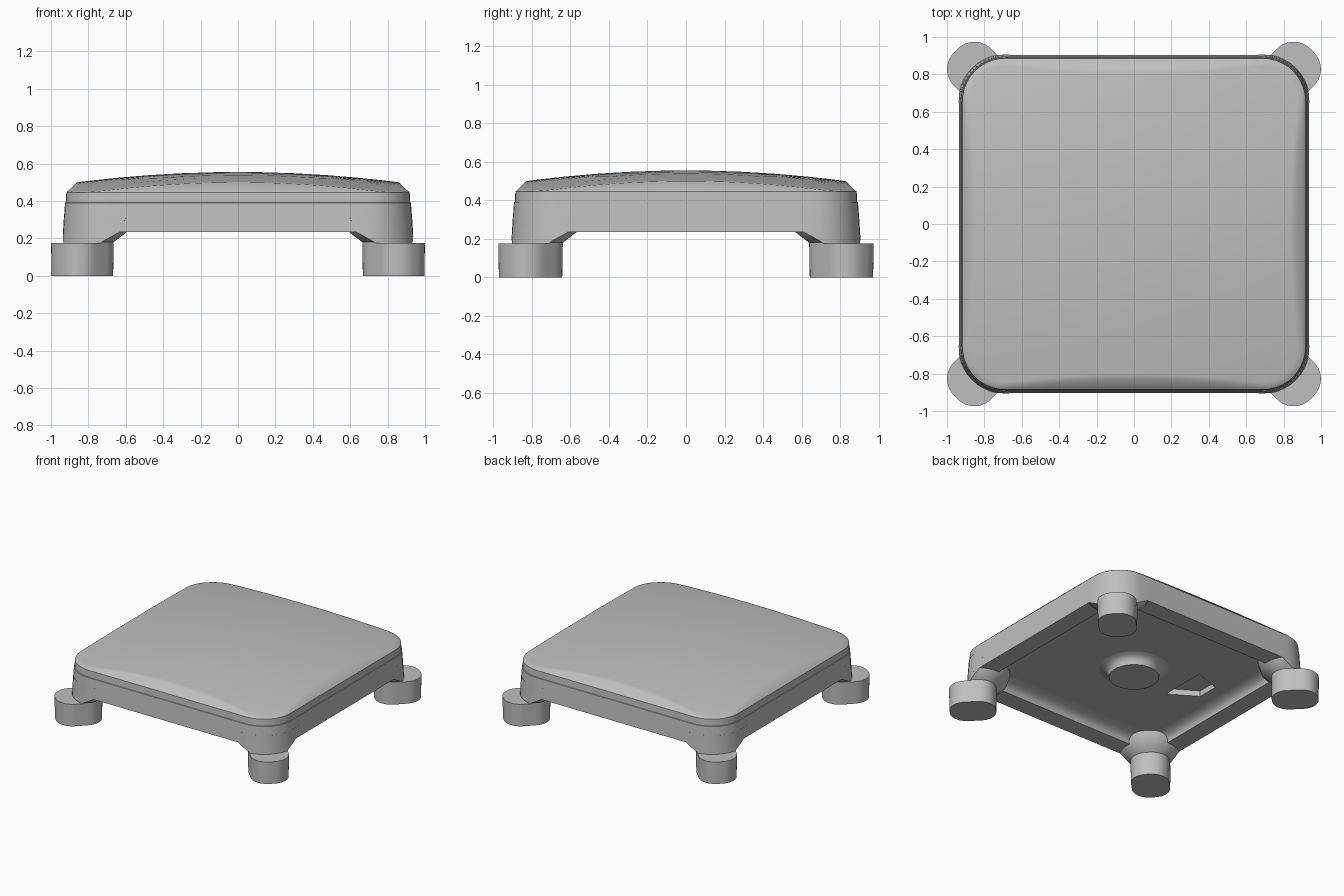
import bpy, bmesh, math
from mathutils import Vector, Matrix

cube = bpy.data.objects.get("Cube")
if cube:
    bpy.data.objects.remove(cube, do_unlink=True)

grey = bpy.data.materials.new("plain grey")
grey.use_nodes = True
colour = (0.52, 0.52, 0.52, 1)
grey.diffuse_color = colour
grey.node_tree.nodes["Principled BSDF"].inputs["Base Color"].default_value = colour


def outline(hx, hy, r, arc=10, side=14):
    """Rounded rectangle, with extra points along the straight sides."""
    pts = []
    for k, (sx, sy) in enumerate([(1, 1), (-1, 1), (-1, -1), (1, -1)]):
        centre = Vector((sx * (hx - r), sy * (hy - r)))
        for i in range(arc + 1):
            a = math.pi / 2 * (k + i / arc)
            pts.append(centre + Vector((math.cos(a), math.sin(a))) * r)
        nx, ny = [(-1, 1), (-1, -1), (1, -1), (1, 1)][k]
        a = math.pi / 2 * (k + 1)
        end = Vector((nx * (hx - r), ny * (hy - r))) + Vector((math.cos(a), math.sin(a))) * r
        start = pts[-1].copy()
        pts += [start.lerp(end, i / side) for i in range(1, side)]
    return pts


def ring(pts, z):
    return [Vector((p.x, p.y, z)) for p in pts]


def loft(name, rings, apex=None):
    """Skin a stack of rings; cap the start, and cap or fan the end."""
    bm = bmesh.new()
    loops = [[bm.verts.new(p) for p in pts] for pts in rings]
    n = len(loops[0])
    for a, b in zip(loops, loops[1:]):
        for i in range(n):
            j = (i + 1) % n
            bm.faces.new((a[i], a[j], b[j], b[i]))
    bm.faces.new(loops[0][::-1])
    if apex:
        tip = bm.verts.new(apex)
        for i in range(n):
            bm.faces.new((loops[-1][i], loops[-1][(i + 1) % n], tip))
    else:
        bm.faces.new(loops[-1])
    bmesh.ops.recalc_face_normals(bm, faces=bm.faces)
    mesh = bpy.data.meshes.new(name)
    bm.to_mesh(mesh)
    bm.free()
    mesh.materials.append(grey)
    obj = bpy.data.objects.new(name, mesh)
    bpy.context.collection.objects.link(obj)
    return obj


def select(obj):
    bpy.ops.object.select_all(action='DESELECT')
    obj.select_set(True)
    bpy.context.view_layer.objects.active = obj


def boolean(obj, cutter, operation):
    mod = obj.modifiers.new("cut", 'BOOLEAN')
    mod.operation = operation
    mod.solver = 'EXACT'
    mod.object = cutter
    select(obj)
    bpy.ops.object.modifier_apply(modifier=mod.name)


def smooth(obj, degrees=38):
    select(obj)
    bpy.ops.object.shade_smooth_by_angle(angle=math.radians(degrees))


HX, HY, R = 0.918, 0.886, 0.23      # top edge of the side wall
EDGE_Z, CEILING, RIM = 0.445, 0.305, 0.235


def inset(d):
    return outline(HX - d, HY - d, R - d)


def dome(p):
    return 0.555 - 0.055 * ((p.x / 0.86) ** 2 + (p.y / 0.825) ** 2)


# Crease where the sloping border meets the domed top
crease = []
for i, p in enumerate(inset(0)):
    lo, hi = 0.003, 0.12
    for _ in range(16):
        mid = (lo + hi) / 2
        q = inset(mid)[i]
        lo, hi = (mid, hi) if EDGE_Z + 0.95 * mid < dome(q) else (lo, mid)
    q = inset(lo)[i]
    crease.append(Vector((q.x, q.y, dome(q))))

# Body: recessed underside with a cove, flat rim, drafted wall, domed top
rings = []
for i in range(7):
    a = math.pi / 2 * i / 6
    rings.append(ring(inset(0.24 - 0.11 * math.sin(a)), CEILING - 0.06 * (1 - math.cos(a))))
rings += [ring(inset(0.128), RIM), ring(inset(-0.018), RIM),
          ring(inset(-0.007), 0.39), ring(inset(-0.003), 0.392),
          ring(inset(0), EDGE_Z), crease]
for s in (0.97, 0.9, 0.75, 0.55, 0.35, 0.15):
    scaled = [Vector((p.x * s, p.y * s)) for p in crease]
    rings.append([Vector((p.x, p.y, dome(p))) for p in scaled])
body = loft("seat_body", rings, (0, 0, 0.555))

# Small tapered pocket in the underside
pocket = [Vector(p) for p in ((-0.41, -0.13), (-0.41, 0.24), (-0.62, 0.17), (-0.62, 0.0))]
cutter = loft("pocket_cutter", [ring(pocket, 0.28), ring(pocket, 0.35)])
boolean(body, cutter, 'DIFFERENCE')
bpy.data.objects.remove(cutter, do_unlink=True)
smooth(body)

# Round boss under the centre, flared where it joins
boss_rings = []
for radius, z in ((0.18, 0.235), (0.185, 0.262), (0.2, 0.285), (0.225, 0.299), (0.26, 0.308)):
    boss_rings.append([Vector((radius * math.cos(math.tau * i / 48),
                               radius * math.sin(math.tau * i / 48), z)) for i in range(48)])
smooth(loft("centre_boss", boss_rings), 50)

# Tapered envelope that trims the legs to the body wall
envelope = loft("leg_trim", [ring(inset(-0.022), 0.165), ring(inset(-0.01), 0.36)])


def foot_ring(sx, sy, grow, z):
    turn = Matrix.Rotation(math.atan2(sy, sx), 2)
    return [Vector((*(turn @ p + Vector((sx * 0.832, sy * 0.807))), z))
            for p in outline(0.17 + grow, 0.14 + grow, 0.125 + grow, 10, 3)]


# Feet and flared legs at the four corners
for sx, side in ((1, "left"), (-1, "right")):
    for sy, end in ((-1, "front"), (1, "back")):
        tag = f"{end}_{side}"
        foot = loft(f"{tag}_foot", [foot_ring(sx, sy, -0.003, 0),
                                    foot_ring(sx, sy, 0, 0.175)])
        smooth(foot)
        leg = loft(f"{tag}_leg", [foot_ring(sx, sy, -0.001, 0.17),
                                  foot_ring(sx, sy, 0, 0.18),
                                  foot_ring(sx, sy, 0.075, 0.237),
                                  foot_ring(sx, sy, 0.1, 0.32)])
        boolean(leg, envelope, 'INTERSECT')
        smooth(leg)
bpy.data.objects.remove(envelope, do_unlink=True)
